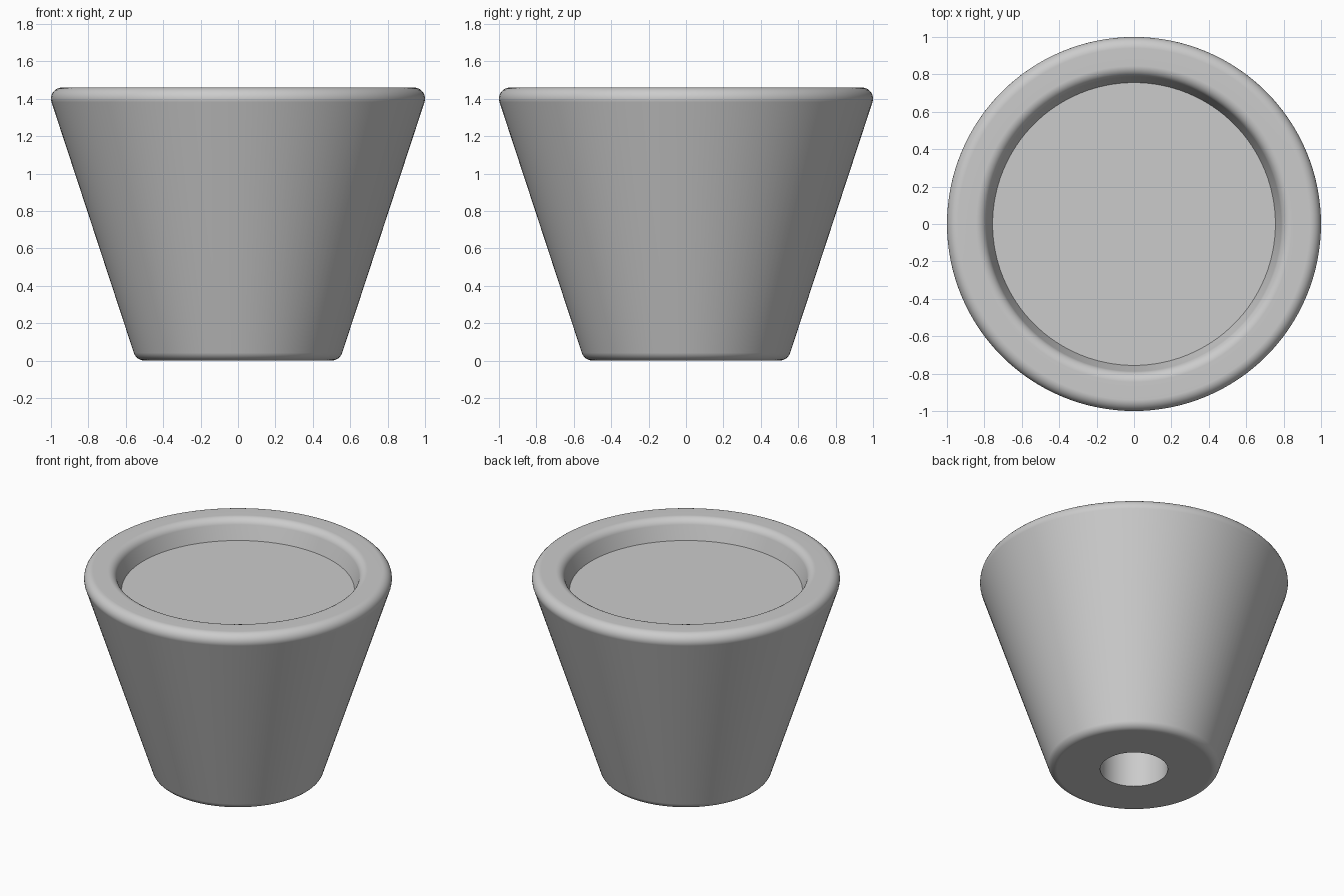
import bpy
import bmesh
from math import radians, sin, cos, tau
from mathutils import Vector

cube = bpy.data.objects.get("Cube")
if cube:
    bpy.data.objects.remove(cube, do_unlink=True)

HEIGHT = 1.46
FILLET = 0.06
TAPER = 18.2        # wall lean in degrees
SEGMENTS = 128


def arc(x, z, start, end, steps=8):
    """Profile points of a rounded corner, angles in degrees."""
    angles = [radians(start + (end - start) * i / steps) for i in range(steps + 1)]
    return [(x + FILLET * cos(a), z + FILLET * sin(a)) for a in angles]


def lathe(name, profile, material):
    """Turn an (x, z) profile around the vertical axis."""
    bm = bmesh.new()
    verts = [bm.verts.new((x, 0, z)) for x, z in profile]
    edges = [bm.edges.new(pair) for pair in zip(verts, verts[1:])]
    bmesh.ops.spin(bm, geom=verts + edges, cent=(0, 0, 0), axis=Vector((0, 0, 1)),
                   angle=tau, steps=SEGMENTS, use_duplicate=False)
    bmesh.ops.remove_doubles(bm, verts=bm.verts, dist=0.0001)
    bmesh.ops.recalc_face_normals(bm, faces=bm.faces)
    mesh = bpy.data.meshes.new(name)
    bm.to_mesh(mesh)
    bm.free()
    mesh.materials.append(material)
    obj = bpy.data.objects.new(name, mesh)
    bpy.context.collection.objects.link(obj)
    bpy.ops.object.select_all(action="DESELECT")
    obj.select_set(True)
    bpy.context.view_layer.objects.active = obj
    bpy.ops.object.shade_smooth_by_angle(angle=radians(30))
    # Keep the flat rim and base flat next to the rounded corners
    weighted = obj.modifiers.new("flat_faces", "WEIGHTED_NORMAL")
    weighted.keep_sharp = True
    return obj


grey = bpy.data.materials.new("grey")
grey.use_nodes = True
grey.diffuse_color = (0.6, 0.6, 0.6, 1)
grey.node_tree.nodes["Principled BSDF"].inputs["Base Color"].default_value = (0.6, 0.6, 0.6, 1)

# Recessed top, rounded rim, tapered wall, rounded base, blind hole underneath
rim_z = HEIGHT - FILLET
profile = [(0, 1.32), (0.756, 1.32)]
profile += arc(0.845, rim_z, 180 - TAPER, 90)
profile += arc(1 - FILLET, rim_z, 90, -TAPER)
profile += arc(0.5, FILLET, -TAPER, -90)
profile += [(0.22, 0), (0.22, 0.7), (0, 0.7)]
lathe("tapered_foot", profile, grey)
